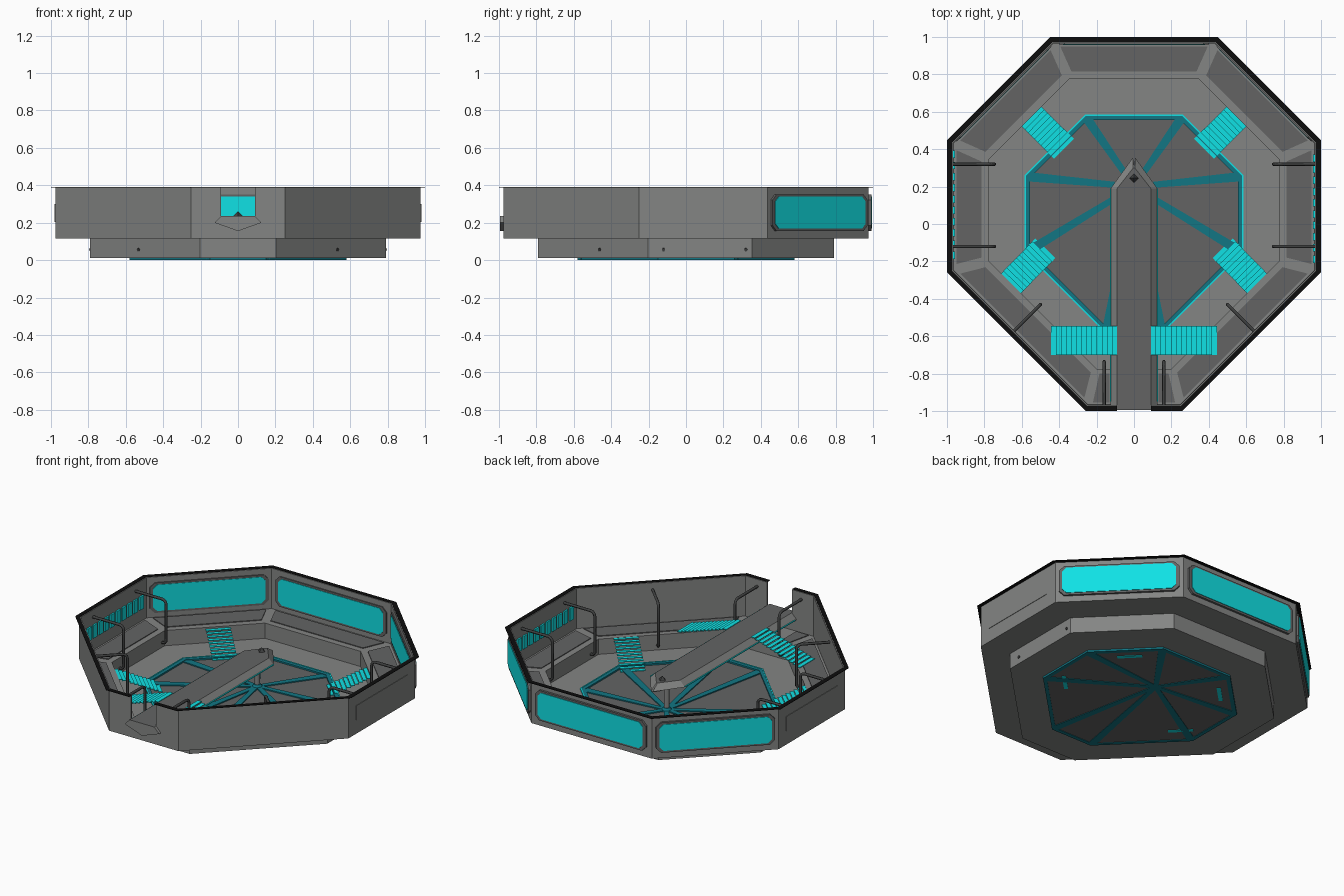
import bpy, bmesh, math
from mathutils import Vector as V

if "Cube" in bpy.data.objects:
    bpy.data.objects.remove(bpy.data.objects["Cube"])


def material(name, r, g, b):
    m = bpy.data.materials.new(name)
    m.diffuse_color = (r, g, b, 1)
    m.use_nodes = True
    m.node_tree.nodes["Principled BSDF"].inputs["Base Color"].default_value = m.diffuse_color
    return m


GRAY = material("mid_gray", .23, .235, .23)
DARK = material("dark_gray", .125, .127, .127)
RAIL = material("charcoal", .05, .052, .052)
BLACK = material("black", .004, .004, .004)
CYAN = material("cyan", .005, .75, .78)
TEAL = material("teal", .006, .18, .23)


def build(name, verts, faces, *mats):
    me = bpy.data.meshes.new(name)
    me.from_pydata([tuple(v) for v in verts], [], faces)
    bm = bmesh.new()
    bm.from_mesh(me)
    bmesh.ops.recalc_face_normals(bm, faces=bm.faces)
    bm.to_mesh(me)
    bm.free()
    ob = bpy.data.objects.new(name, me)
    bpy.context.collection.objects.link(ob)
    for m in mats:
        me.materials.append(m)
    return ob


def prisms(name, polys, mat):
    """Join several (points, offset) extrusions into one object."""
    verts, faces = [], []
    for pts, off in polys:
        k, n = len(verts), len(pts)
        verts += [V(p) for p in pts] + [V(p) + V(off) for p in pts]
        faces += [list(range(k, k + n)), list(range(k + n, k + 2 * n))]
        faces += [[k + i, k + (i + 1) % n, k + n + (i + 1) % n, k + n + i] for i in range(n)]
    return build(name, verts, faces, mat)


# Irregular octagon plan; side 7 is the narrow front
BASE = [(.257, -1), (1, -.257), (1, .447), (.447, 1), (-.447, 1), (-1, .447), (-1, -.257), (-.257, -1)]


def octo(s, z):
    return [V((x * s, y * s, z)) for x, y in BASE]


def loft(name, rings, mat):
    """Closed profile swept round the octagon."""
    n = len(rings)
    verts = [v for s, z in rings for v in octo(s, z)]
    faces = [[a * 8 + i, a * 8 + (i + 1) % 8, (a + 1) % n * 8 + (i + 1) % 8, (a + 1) % n * 8 + i]
             for a in range(n) for i in range(8)]
    return build(name, verts, faces, mat)


OUT = .977


def on_wall(i, pts, d0, d1):
    """Plate on wall i; points are (along wall, height), depth d0..d1 outward."""
    a, b = octo(OUT, 0)[i], octo(OUT, 0)[(i + 1) % 8]
    t = (b - a).normalized()
    n = V((t.y, -t.x, 0))
    return [(a + b) / 2 + t * u + n * d0 + V((0, 0, z)) for u, z in pts], n * (d1 - d0)


def chamfered(w, z0, z1, c):
    return [(-w + c, z0), (w - c, z0), (w, z0 + c), (w, z1 - c), (w - c, z1), (-w + c, z1), (-w, z1 - c), (-w, z0 + c)]


# Lower hull: ledge, step down and floor rim
loft("hull", [(OUT, .115), (.79, .115), (.79, .012), (.56, .012), (.56, .025), (.775, .025), (.775, .125), (.965, .125)], GRAY)

# Outer walls, with a notch in the front one
polys = []
for i in range(8):
    h = (octo(OUT, 0)[i] - octo(OUT, 0)[(i + 1) % 8]).length / 2
    p = [(-h, .115), (h, .115), (h, .388), (-h, .388)]
    if i == 7:
        p = [(-h, .115), (h, .115), (h, .388), (.09, .388), (.09, .235), (-.09, .235), (-.09, .388), (-h, .388)]
    polys.append(on_wall(i, p, -.01, 0))
prisms("walls", polys, GRAY)

# Flat black rim
o, n = octo(1, .387), octo(.972, .387)
polys = [([o[i], o[i + 1], n[i + 1], n[i]], (0, 0, .003)) for i in range(7)]
for s in (0, 7):
    x = .09 if s == 0 else -.09
    polys.append(([o[s], n[s], V((x, -.972, .387)), V((x, -1, .387))], (0, 0, .003)))
prisms("rim", polys, BLACK)

# Windows on the three back walls
half = {2: .39, 3: .437, 4: .39}
prisms("window_frames", [on_wall(i, chamfered(h * .92, .155, .352, .03), -.017, .014) for i, h in half.items()], DARK)
prisms("window_glass", [on_wall(i, chamfered(h * .87, .168, .34, .025), -.02, .018) for i, h in half.items()], CYAN)

# Side wall panels outside, louvre slits inside
prisms("side_panels", [on_wall(i, [(-.265, .205), (.265, .205), (.265, .3), (-.265, .3)], 0, .003) for i in (1, 5)], GRAY)
prisms("louvre_slits", [on_wall(i, [(u, .205), (u + .04, .205), (u + .04, .29), (u, .29)], -.02, -.009)
                        for i in (1, 5) for u in [-.3 + .06 * k for k in range(10)]], CYAN)

# Dark ledge plates
polys = []
for i in range(7):
    q = []
    for s in (.95, .815):
        a, b = octo(s, .125)[i], octo(s, .125)[i + 1]
        t = (b - a).normalized() * .03
        q.append((a + t, b - t))
    polys.append(([q[0][0], q[0][1], q[1][1], q[1][0]], (0, 0, .005)))
for s in (-1, 1):
    polys.append(([(s * x, y, .125) for x, y in ((.13, -.955), (.22, -.955), (.185, -.8), (.13, -.8))], (0, 0, .005)))
prisms("ledge_plates", polys, DARK)

# Central floor with ring and spokes meeting under the walkway tip
prisms("centre_floor", [(octo(.57, .003), (0, 0, .017))], DARK)
loft("floor_ring", [(.58, 0), (.555, 0), (.555, .03), (.58, .03)], TEAL)
loft("ring_glow_line", [(.585, .02), (.578, .02), (.578, .032), (.585, .032)], CYAN)
hub = V((0, .2, 0))
polys = []
for v in octo(.565, 0):
    d = (v - hub).normalized()
    w = V((-d.y, d.x, 0))
    polys.append(([hub - w * .014, v - w * .025, v + w * .025, hub + w * .014], (0, 0, .027)))
prisms("floor_spokes", polys, TEAL)

# Walkway with keel and pointed end
sec = [(-.09, .236), (.09, .236), (.125, .2), (0, .155), (-.125, .2)]
tip = [(-.004, .3, .236), (.004, .3, .236), (.006, .355, .2), (0, .3, .175), (-.006, .355, .2)]
verts = [(x, y, z) for y in (-.995, .19) for x, z in sec] + tip
faces = [[0, 1, 2, 3, 4], [10, 11, 12, 13, 14]]
faces += [[r + i, r + (i + 1) % 5, r + 5 + (i + 1) % 5, r + 5 + i] for r in (0, 5) for i in range(5)]
walk = build("walkway", verts, faces, GRAY, DARK)
for p in walk.data.polygons:
    p.material_index = 1 if p.normal.z > .95 else 0
prisms("walkway_glow_lines", [([(s * .122, -.95, .2), (s * .129, -.95, .2), (s * .129, .19, .2), (s * .122, .19, .2)],
                               (0, 0, .005)) for s in (-1, 1)], CYAN)


def cone(name, r1, r2, z0, z1, y, seg, mat):
    bpy.ops.mesh.primitive_cone_add(vertices=seg, radius1=r1, radius2=r2, depth=z1 - z0, location=(0, y, (z0 + z1) / 2))
    ob = bpy.context.object
    ob.name = name
    ob.data.materials.append(mat)


cone("walkway_marker", .025, 0, .235, .262, .245, 4, RAIL)
cone("support_pole", .016, .016, .02, .18, .2, 12, GRAY)
cone("pole_foot", .035, .02, .02, .04, .2, 12, TEAL)


def stairs(name, top, bottom, width, steps=13):
    """Open treads, mirrored to both sides."""
    polys = []
    top, bottom = V(top), V(bottom)
    d = bottom - top
    w = V((-d.y, d.x, 0)).normalized() * width / 2
    for m in (1, -1):
        for k in range(steps):
            a, b = top + d * k / steps, top + d * (k + 1) / steps
            a.z = b.z = top.z + d.z * k / (steps - 1)
            polys.append(([V((p.x * m, p.y, p.z)) for p in (a - w, b - w, b + w, a + w)], (0, 0, .004)))
    prisms(name, polys, CYAN)


stairs("back_stairs", (.565, .592, .12), (.34, .368, 0), .15)
stairs("front_stairs", (.66, -.32, .12), (.44, -.095, 0), .15)
stairs("walkway_stairs", (.09, -.622, .236), (.445, -.622, .13), .155)


# Tube handrails from wall down to the ledge step
def rail(name, outer, inner, m):
    o, n = V((*outer, 0)), V((*inner, 0))
    d = (o - n).normalized()
    path = [o + V((0, 0, .342))]
    path += [n + d * (.03 - .03 * math.sin(a)) + V((0, 0, .312 + .03 * math.cos(a))) for a in (0, .52, 1.05, 1.57)]
    path += [n + V((0, 0, .075)), n + d * .01 + V((0, 0, .06)), n + d * .05 + V((0, 0, .055))]
    cu = bpy.data.curves.new(name, "CURVE")
    cu.dimensions = "3D"
    cu.bevel_depth = .009
    cu.bevel_resolution = 1
    cu.use_fill_caps = True
    sp = cu.splines.new("POLY")
    sp.points.add(len(path) - 1)
    for q, p in zip(sp.points, path):
        q.co = (p.x * m, p.y, p.z, 1)
    cu.materials.append(RAIL)
    bpy.context.collection.objects.link(bpy.data.objects.new(name, cu))


for m, side in ((1, "right"), (-1, "left")):
    rail("side_back_rail_" + side, (.975, .32), (.745, .32), m)
    rail("side_front_rail_" + side, (.975, -.12), (.745, -.12), m)
    rail("diagonal_rail_" + side, (.645, -.575), (.5, -.43), m)
    rail("entrance_rail_" + side, (.16, -.975), (.16, -.735), m)
